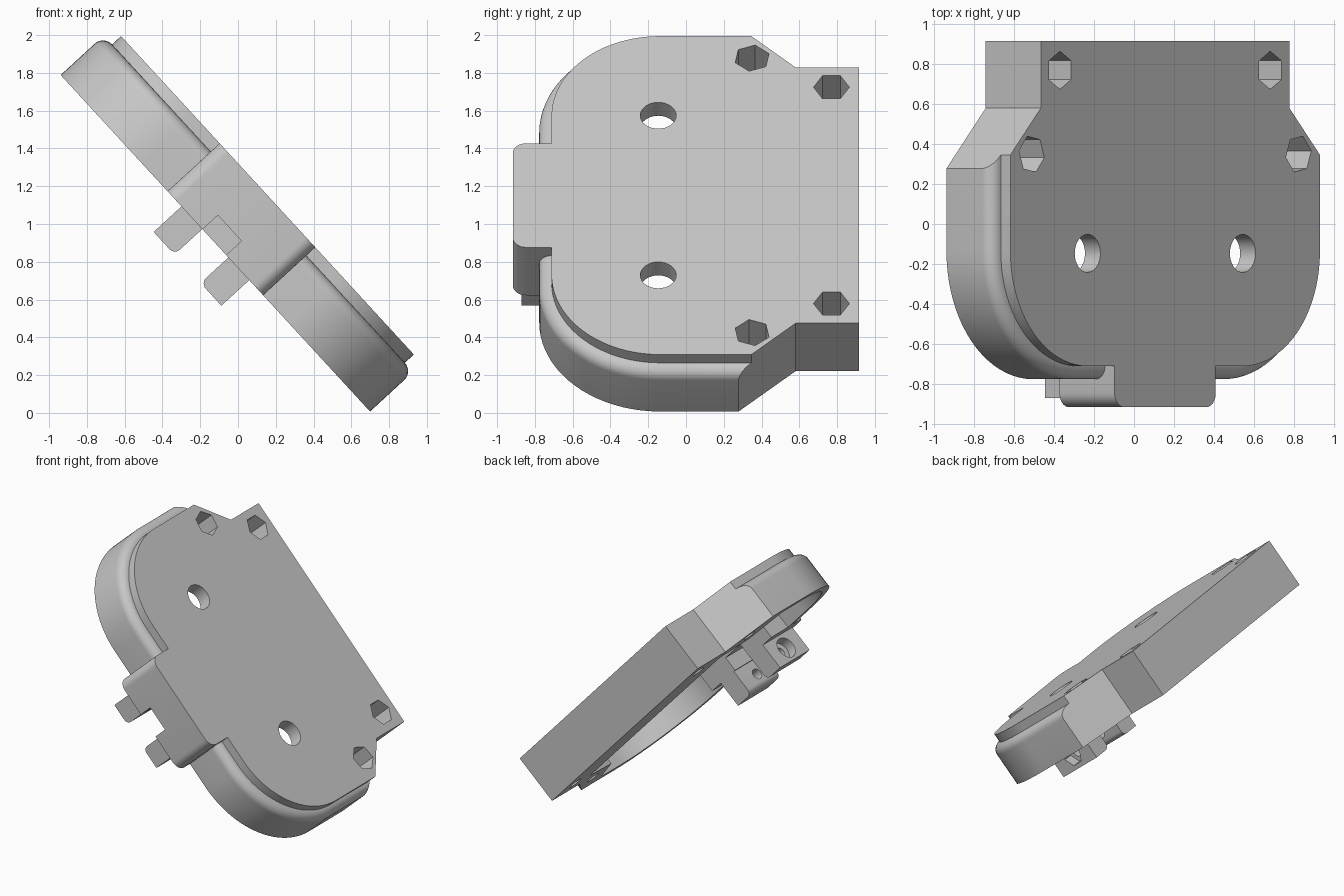
import bpy, bmesh, math
from mathutils import Matrix, Vector

cube = bpy.data.objects.get("Cube")
if cube:
    bpy.data.objects.remove(cube, do_unlink=True)

grey = bpy.data.materials.new("plain grey")
grey.use_nodes = True
colour = (0.57, 0.57, 0.57, 1)
grey.diffuse_color = colour
grey.node_tree.nodes["Principled BSDF"].inputs["Base Color"].default_value = colour

# Local frame: u across, v front to back, w through the thickness
TOP = 0.375
AXES = {"u": lambda p, q, t: (t, p, q),
        "v": lambda p, q, t: (q, t, p),
        "w": lambda p, q, t: (p, q, t)}


def loft(name, rings, axis="w"):
    """Solid from (outline, level) pairs, all with the same point count."""
    bm = bmesh.new()
    loops = [[bm.verts.new(AXES[axis](p, q, t)) for p, q in pts] for pts, t in rings]
    for a, b in zip(loops, loops[1:]):
        for i in range(len(a)):
            j = (i + 1) % len(a)
            bm.faces.new((a[i], a[j], b[j], b[i]))
    bm.faces.new(loops[0][::-1])
    bm.faces.new(loops[-1])
    bmesh.ops.recalc_face_normals(bm, faces=bm.faces[:])
    mesh = bpy.data.meshes.new(name)
    bm.to_mesh(mesh)
    bm.free()
    mesh.materials.append(grey)
    ob = bpy.data.objects.new(name, mesh)
    bpy.context.collection.objects.link(ob)
    return ob


def prism(name, pts, lo, hi, axis="w"):
    return loft(name, [(pts, lo), (pts, hi)], axis)


def arc(cx, cy, r, start, end, steps):
    angles = [math.radians(start + (end - start) * i / steps) for i in range(steps + 1)]
    return [(cx + r * math.cos(a), cy + r * math.sin(a)) for a in angles]


def polygon(cx, cy, r, sides, phase=0):
    return arc(cx, cy, r, phase, phase + 360, sides)[:-1]


def mirrored(half):
    """Close a right half outline, listed front to back, across u = 0."""
    return half + [(-u, v) for u, v in reversed(half)]


def combine(target, tool, operation):
    """Apply a boolean and discard the tool."""
    mod = target.modifiers.new("cut", "BOOLEAN")
    mod.operation = operation
    mod.solver = "EXACT"
    mod.object = tool
    graph = bpy.context.evaluated_depsgraph_get()
    mesh = bpy.data.meshes.new_from_object(target.evaluated_get(graph))
    target.modifiers.clear()
    target.data = mesh
    bpy.data.objects.remove(tool, do_unlink=True)


# Housing: rounded front, angled shoulders, narrow straight back
def housing_outline(inset):
    side, front, r = 1.21 - inset, -0.777 + inset, 0.64 - inset
    shoulder = 0.58 - (side - 0.92) * 1.04
    return mirrored(arc(side - r, front + r, r, -90, 0, 20)
                    + [(side, shoulder), (0.92, 0.58), (0.92, 0.917)])


FILLET = 0.065
levels = [(housing_outline(0), 0)]
for i in range(9):
    a = math.pi / 2 * i / 8
    levels.append((housing_outline(FILLET * (1 - math.cos(a))),
                   0.245 + FILLET * math.sin(a)))
levels.append((housing_outline(FILLET), TOP))
housing = loft("housing", levels)

# Underside cavity, leaving solid corners around the nut pockets
cavity = mirrored(arc(0.57, -0.137, 0.575, -90, 0, 20)
                  + [(1.145, 0.1), (0.86, 0.25), (0.82, 0.55)])
combine(housing, prism("cavity_cutter", cavity, -0.1, TOP - 0.105), "DIFFERENCE")

# Front block, with a notch in its lower middle
block = mirrored(arc(0.304, -0.847, 0.07, -90, 0, 8) + [(0.374, -0.51)])
combine(housing, prism("front_block", block, 0, TOP), "UNION")
notch = [(-0.1, -1), (0.085, -1), (0.085, -0.4), (-0.1, -0.4)]
combine(housing, prism("notch_cutter", notch, -0.1, 0.11), "DIFFERENCE")

# Two round holes, and four nut pockets with screw holes below
for s in (-1, 1):
    combine(housing, prism("hole_cutter", polygon(s * 0.574, -0.147, 0.095, 32),
                           0.1, 0.5), "DIFFERENCE")
    for u, v, phase in ((0.778, 0.77, 90), (0.987, 0.35, 90 - 20 * s)):
        combine(housing, prism("nut_cutter", polygon(s * u, v, 0.095, 6, phase),
                               0.12, 0.5), "DIFFERENCE")
        combine(housing, prism("screw_cutter", polygon(s * u, v, 0.05, 20),
                               -0.1, 0.2), "DIFFERENCE")

# Hinge lugs below the block, rounded on their inner lower edge
lugs = []
for s, name, sides in ((-1, "right_lug", 24), (1, "left_lug", 6)):
    section = [(0.004, 0.265), (-0.2, 0.265)] + arc(-0.16, 0.142, 0.04, 180, 270, 6)
    section.append((0.004, 0.102))
    lug = prism(name, [(w, s * u) for w, u in section], -0.87, -0.51, "v")
    combine(lug, prism("bolt_cutter", polygon(-0.69, -0.1, 0.04, 20), -0.5, 0.5, "u"),
            "DIFFERENCE")
    ends = sorted((s * 0.19, s * 0.4))
    combine(lug, prism("recess_cutter", polygon(-0.69, -0.1, 0.078, sides), *ends, "u"),
            "DIFFERENCE")
    lugs.append(lug)

# Tilt everything into place and smooth the rounded edges
tilt = Matrix.Translation(Vector((-0.12, 0, 0.898))) @ Matrix.Rotation(math.radians(47.4), 4, "Y")
bpy.ops.object.select_all(action="DESELECT")
for ob in [housing] + lugs:
    ob.data.transform(tilt)
    ob.select_set(True)
bpy.context.view_layer.objects.active = housing
bpy.ops.object.shade_smooth_by_angle(angle=math.radians(25))
